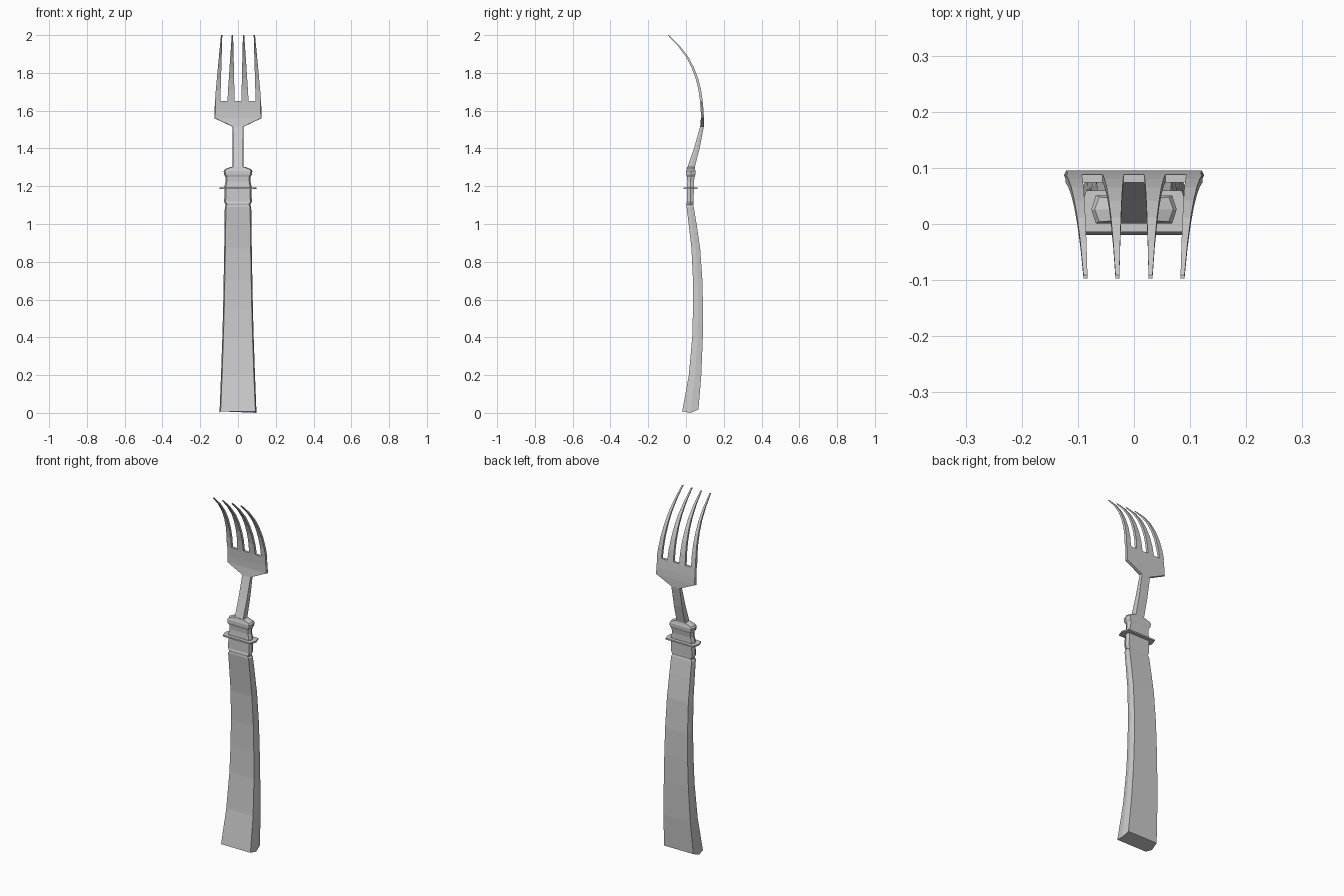
import bpy, bmesh


def loft(name, rings):
    """Skin a list of equal-length closed rings and cap both ends."""
    bm = bmesh.new()
    rows = [[bm.verts.new(p) for p in r] for r in rings]
    n = len(rows[0])
    for a, b in zip(rows, rows[1:]):
        for i in range(n):
            j = (i + 1) % n
            bm.faces.new((a[i], a[j], b[j], b[i]))
    bm.faces.new(rows[0][::-1])
    bm.faces.new(rows[-1])
    bmesh.ops.recalc_face_normals(bm, faces=bm.faces)
    me = bpy.data.meshes.new(name)
    bm.to_mesh(me)
    bm.free()
    ob = bpy.data.objects.new(name, me)
    bpy.context.collection.objects.link(ob)
    return ob


def hexa(z, y0, y1, w, ridge=0.006, dz=(0, 0, 0)):
    """Flat six-sided section with a small ridge along each side."""
    ym = (y0 + y1) / 2
    f, m, b = (z + d for d in dz)
    v = w - ridge
    return [(-v, y0, f), (v, y0, f), (w, ym, m), (v, y1, b), (-v, y1, b), (-w, ym, m)]


# Curved handle, slightly slanted at the butt
loft("handle", [hexa(0, -0.02, 0.066, 0.098, dz=(0.008, 0, 0.018))] + [hexa(*r) for r in [
    (0.2, 0.015, 0.081, 0.090), (0.4, 0.033, 0.089, 0.083), (0.55, 0.037, 0.09, 0.079),
    (0.7, 0.037, 0.087, 0.076), (0.87, 0.029, 0.075, 0.073), (1.0, 0.014, 0.056, 0.071),
    (1.09, 0.003, 0.041, 0.070), (1.10, 0.004, 0.038, 0.065)]])

# Moulded collar
loft("collar", [hexa(*r, 0.008) for r in [
    (1.10, 0.004, 0.038, 0.065), (1.108, 0.002, 0.040, 0.068), (1.118, 0.005, 0.040, 0.073),
    (1.20, 0.005, 0.042, 0.072), (1.225, 0.007, 0.042, 0.066), (1.25, 0.005, 0.046, 0.066),
    (1.262, 0.001, 0.050, 0.074), (1.28, 0.001, 0.051, 0.076), (1.29, 0.004, 0.048, 0.070),
    (1.302, 0.006, 0.046, 0.038)]])

# Thin guard plate
loft("guard", [hexa(z, -0.014, 0.06, 0.097, 0.012) for z in (1.184, 1.192)])

# Neck widening into the palm of the fork
loft("neck_and_palm", [hexa(*r) for r in [
    (1.29, 0.004, 0.044, 0.028, 0.002), (1.40, 0.042, 0.072, 0.028, 0.002),
    (1.515, 0.075, 0.094, 0.029, 0.003), (1.56, 0.079, 0.095, 0.125, 0.004),
    (1.60, 0.078, 0.093, 0.124, 0.004), (1.652, 0.074, 0.088, 0.122, 0.003)]])

# Tines: (fraction toward the tip, z, centre y, half thickness)
path = [(0, 1.652, 0.081, 0.007), (0.15, 1.71, 0.073, 0.007), (0.32, 1.77, 0.058, 0.007),
        (0.49, 1.83, 0.035, 0.0065), (0.65, 1.885, 0.006, 0.006),
        (0.83, 1.943, -0.038, 0.005), (1, 2.0, -0.094, 0.003)]
edges = {"outer": (0.093, 0.122, 0.083, 0.090), "inner": (0.018, 0.056, 0.026, 0.033)}
for kind, (a0, b0, a1, b1) in edges.items():
    for side, s in (("left", -1), ("right", 1)):
        rings = []
        for t, z, y, h in path:
            a = s * (a0 + (a1 - a0) * t)
            b = s * (b0 + (b1 - b0) * t)
            rings.append([(a, y - h, z), (b, y - h, z), (b, y + h, z), (a, y + h, z)])
        loft(f"{kind}_tine_{side}", rings)
